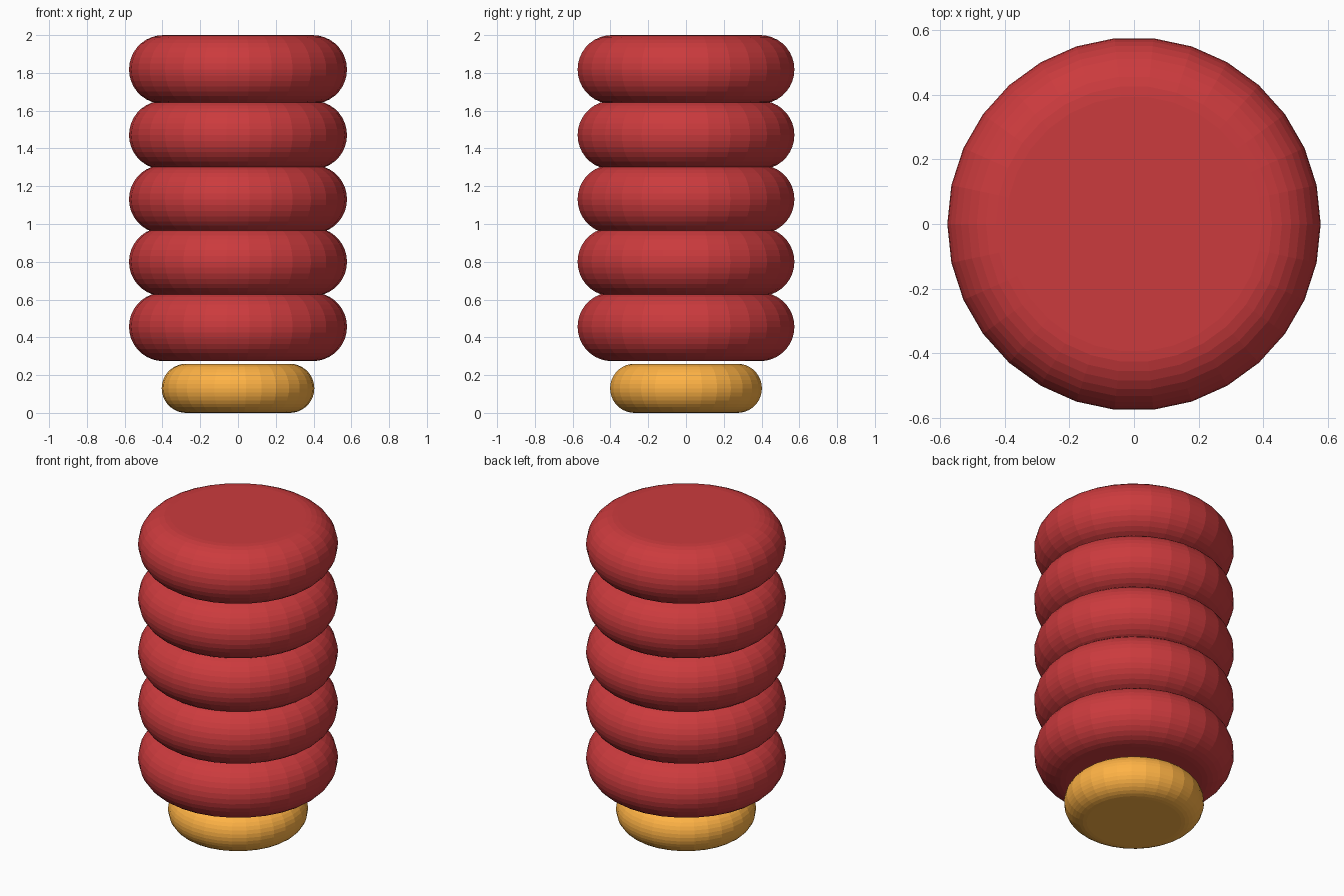
import bpy, bmesh
from math import sin, cos, radians, tau

if "Cube" in bpy.data.objects:
    bpy.data.objects.remove(bpy.data.objects["Cube"])

SIDES = 30


def material(name, color):
    m = bpy.data.materials.new(name)
    m.diffuse_color = color
    m.use_nodes = True
    m.node_tree.nodes["Principled BSDF"].inputs["Base Color"].default_value = m.diffuse_color
    return m


def rounded_disc(name, radius, height, z, mat):
    """Flat-topped disc with a half-round rim, centred at height z."""
    r = height / 2
    bm = bmesh.new()
    rings = []
    for deg in range(-90, 91, 10):
        rad = radius - r + r * cos(radians(deg))
        h = z + r * sin(radians(deg))
        rings.append([bm.verts.new((rad * cos(tau * i / SIDES), rad * sin(tau * i / SIDES), h))
                      for i in range(SIDES)])
    for low, high in zip(rings, rings[1:]):
        for i in range(SIDES):
            j = (i + 1) % SIDES
            bm.faces.new((low[i], low[j], high[j], high[i]))
    bm.faces.new(rings[0][::-1])
    bm.faces.new(rings[-1])
    mesh = bpy.data.meshes.new(name)
    bm.to_mesh(mesh)
    bm.free()
    mesh.materials.append(mat)
    bpy.context.collection.objects.link(bpy.data.objects.new(name, mesh))


red = material("red", (0.60, 0.043, 0.047, 1))
gold = material("gold", (1.0, 0.45, 0.06, 1))

# Small foot
rounded_disc("base_disc", 0.404, 0.26, 0.13, gold)

# Stack of red discs
for n, z in enumerate((0.456, 0.80, 1.131, 1.471, 1.818), 1):
    rounded_disc(f"stack_disc_{n}", 0.577, 0.364, z, red)
